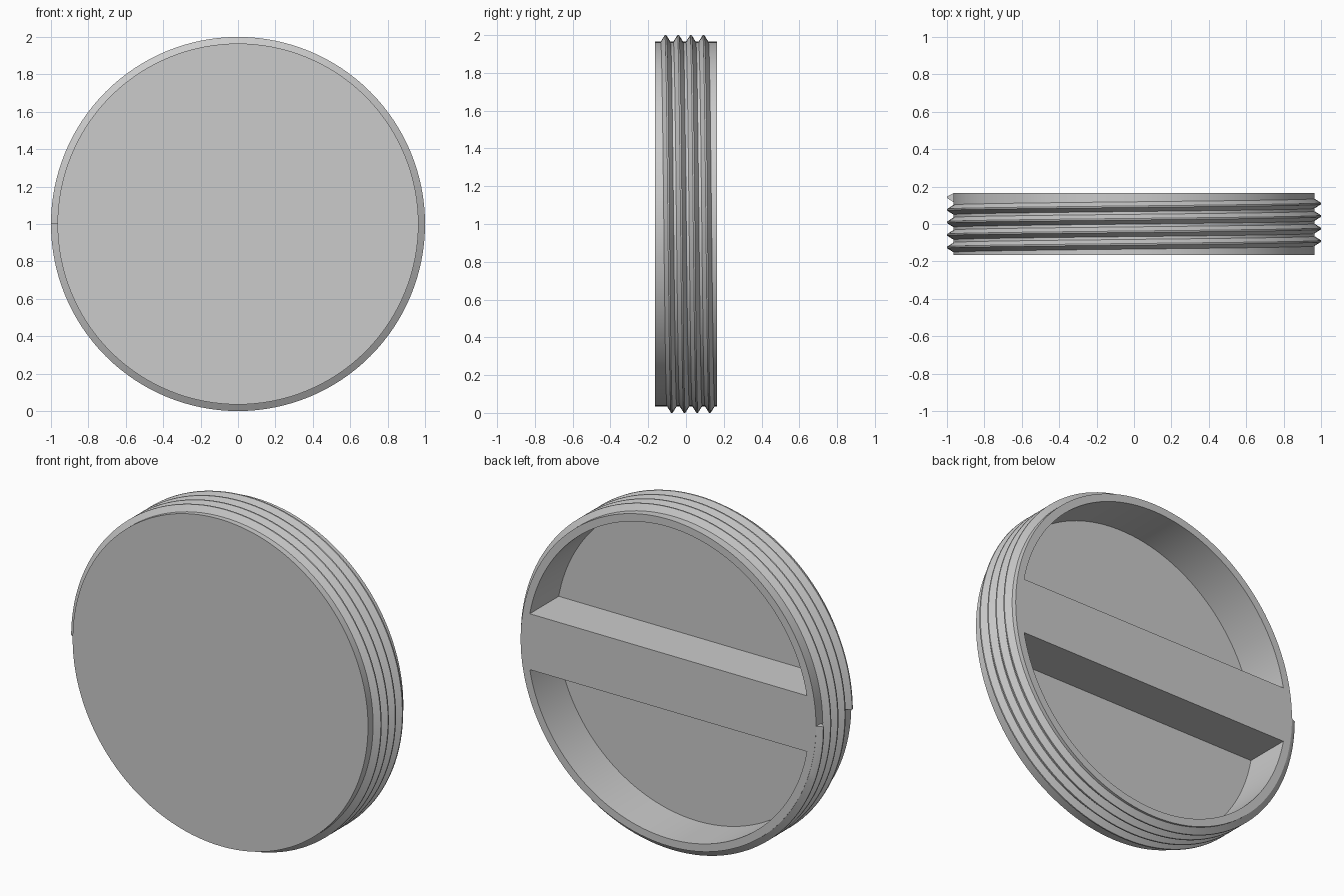
import bpy
import bmesh
from math import sin, cos, pi, asin, radians
from mathutils import Vector

RADIUS, HALF_DEPTH = 0.965, 0.165       # plug body
POCKET_RADIUS, FLOOR_Y = 0.92, -0.105   # recess in the back
BAR_HALF = 0.165                        # grip bar across the recess
PITCH, TURNS, STEPS = 0.067, 4, 128     # screw thread
CENTRE_Z = 1.0

if "Cube" in bpy.data.objects:
    bpy.data.objects.remove(bpy.data.objects["Cube"], do_unlink=True)

grey = bpy.data.materials.new("plain grey")
grey.use_nodes = True
GREY = (0.6, 0.6, 0.6, 1)
grey.diffuse_color = GREY
grey.node_tree.nodes["Principled BSDF"].inputs["Base Color"].default_value = GREY


def add_object(name, bm):
    bmesh.ops.recalc_face_normals(bm, faces=bm.faces)
    mesh = bpy.data.meshes.new(name)
    bm.to_mesh(mesh)
    bm.free()
    mesh.materials.append(grey)
    obj = bpy.data.objects.new(name, mesh)
    bpy.context.collection.objects.link(obj)
    return obj


def activate(obj):
    bpy.ops.object.select_all(action="DESELECT")
    obj.select_set(True)
    bpy.context.view_layer.objects.active = obj


def prism(name, outline, y0, y1):
    """Extrude an (x, z) outline along y."""
    bm = bmesh.new()
    face = bm.faces.new([bm.verts.new((x, y0, z + CENTRE_Z)) for x, z in outline])
    moved = bmesh.ops.extrude_face_region(bm, geom=[face])["geom"]
    verts = [v for v in moved if isinstance(v, bmesh.types.BMVert)]
    bmesh.ops.translate(bm, verts=verts, vec=Vector((0, y1 - y0, 0)))
    return add_object(name, bm)


def arc(radius, start, end, count):
    angles = [start + (end - start) * i / count for i in range(count + 1)]
    return [(radius * cos(a), radius * sin(a)) for a in angles]


# Plug body: a disc with two pockets that leave a rim and a grip bar
body = prism("plug_body", arc(RADIUS, 0, 2 * pi, STEPS)[:-1], -HALF_DEPTH, HALF_DEPTH)
edge = asin(BAR_HALF / POCKET_RADIUS)
for side in (1, -1):
    outline = [(x, side * z) for x, z in arc(POCKET_RADIUS, edge, pi - edge, 64)]
    cutter = prism("pocket_cutter", outline, FLOOR_Y, HALF_DEPTH + 0.1)
    cutter.hide_render = True
    cut = body.modifiers.new("pocket", "BOOLEAN")
    cut.operation, cut.solver, cut.object = "DIFFERENCE", "EXACT", cutter
    activate(body)
    bpy.ops.object.modifier_apply(modifier=cut.name)
    bpy.data.objects.remove(cutter, do_unlink=True)

# Screw thread: a ridge section swept along a helix, starting at the -x side
bm = bmesh.new()
section = [(RADIUS - 0.01, -0.026), (RADIUS, -0.026), (1.0, -0.004),
           (1.0, 0.004), (RADIUS, 0.026), (RADIUS - 0.01, 0.026)]
rings = []
for i in range(TURNS * STEPS + 1):
    turn = i / STEPS
    a = pi - 2 * pi * turn
    y = -0.125 + PITCH * turn
    rings.append([bm.verts.new((r * cos(a), min(y + dy, HALF_DEPTH - 0.001),
                                CENTRE_Z + r * sin(a))) for r, dy in section])
for a, b in zip(rings, rings[1:]):
    for k in range(len(section)):
        n = (k + 1) % len(section)
        bm.faces.new((a[k], a[n], b[n], b[k]))
bm.faces.new(rings[0])
bm.faces.new(rings[-1])
thread = add_object("screw_thread", bm)

for obj in (body, thread):
    activate(obj)
    bpy.ops.object.shade_smooth_by_angle(angle=radians(30))
